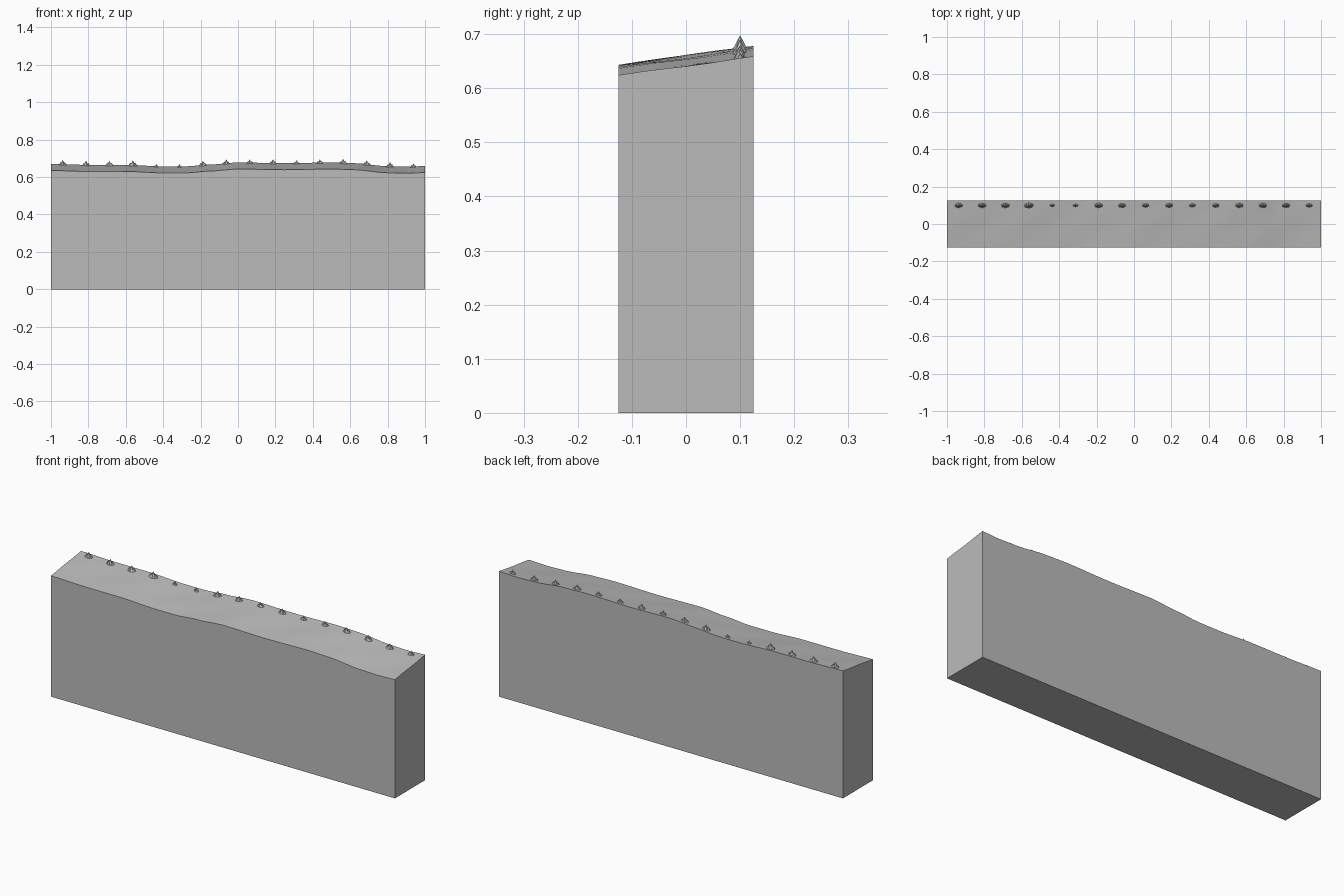
import bpy, bmesh, math, random
from mathutils import Matrix

if "Cube" in bpy.data.objects:
    bpy.data.objects.remove(bpy.data.objects["Cube"])

random.seed(4)

def material(name, v):
    m = bpy.data.materials.new(name)
    m.diffuse_color = (v, v, v, 1)
    m.use_nodes = True
    m.node_tree.nodes["Principled BSDF"].inputs["Base Color"].default_value = m.diffuse_color
    return m

stone = material("grey stone", 0.5)

# Gently rolling crest: (x, height of the front edge)
CREST = [(-1, .635), (-.8, .63), (-.6, .63), (-.4, .622), (-.28, .622), (-.15, .632),
         (0, .643), (.25, .639), (.5, .643), (.62, .639), (.8, .623), (.9, .62), (1, .624)]

def crest(x):
    for (x0, z0), (x1, z1) in zip(CREST, CREST[1:]):
        if x <= x1 + 1e-6:
            t = (x - x0) / (x1 - x0)
            return z0 + (z1 - z0) * t * t * (3 - 2 * t)
    return CREST[-1][1]

def ground(x, y):
    f = (y + .125) / .25
    ripple = .0015 * math.sin(18 * x - 22 * y) * math.sin(math.pi * f)
    return crest(x) + .035 * f + ripple

def finish(bm, name, mat):
    bmesh.ops.recalc_face_normals(bm, faces=bm.faces)
    me = bpy.data.meshes.new(name)
    bm.to_mesh(me)
    bm.free()
    me.materials.append(mat)
    ob = bpy.data.objects.new(name, me)
    bpy.context.collection.objects.link(ob)
    return ob

# Thick slab with a sloping, wavy top
NX, NY = 48, 6
bm = bmesh.new()
top = []
for i in range(NX + 1):
    x = -1 + 2 * i / NX
    top.append([bm.verts.new((x, y, ground(x, y)))
                for y in (-.125 + .25 * j / NY for j in range(NY + 1))])
for i in range(NX):
    for j in range(NY):
        bm.faces.new((top[i][j], top[i+1][j], top[i+1][j+1], top[i][j+1]))
for f in bm.faces:
    f.smooth = True
base = [bm.verts.new((x, y, 0)) for x, y in ((-1, -.125), (1, -.125), (1, .125), (-1, .125))]
bm.faces.new(base)
bm.faces.new([base[0], base[1]] + [top[i][0] for i in range(NX, -1, -1)])
bm.faces.new([base[3], base[2]] + [top[i][NY] for i in range(NX, -1, -1)])
bm.faces.new([base[0], base[3]] + top[0][::-1])
bm.faces.new([base[1], base[2]] + top[NX][::-1])
for e in bm.edges:
    if len(e.link_faces) == 2 and any(not f.smooth for f in e.link_faces):
        e.smooth = False
finish(bm, "wall_slab", stone)

# Row of small pointed tufts along the back edge
HEIGHTS = [.026, .026, .026, .029, .016, .017, .026, .024,
           .022, .024, .020, .022, .025, .025, .025, .021]
for i, h in enumerate(HEIGHTS):
    x, y = -.9375 + .125 * i, .1
    z = ground(x, y) - .003
    s = h / .025
    bm = bmesh.new()
    for dx, r, k in ((0, .015, 1), (-.011, .012, .6), (.011, .012, .6)):
        hh = (h + .003) * k
        bmesh.ops.create_cone(
            bm, cap_ends=True, segments=6, radius1=r * s, radius2=0, depth=hh,
            matrix=Matrix.Translation((x + dx * s, y, z + hh / 2))
            @ Matrix.Rotation(random.uniform(0, 1), 4, 'Z'))
    finish(bm, f"tuft_{i + 1}", stone)
